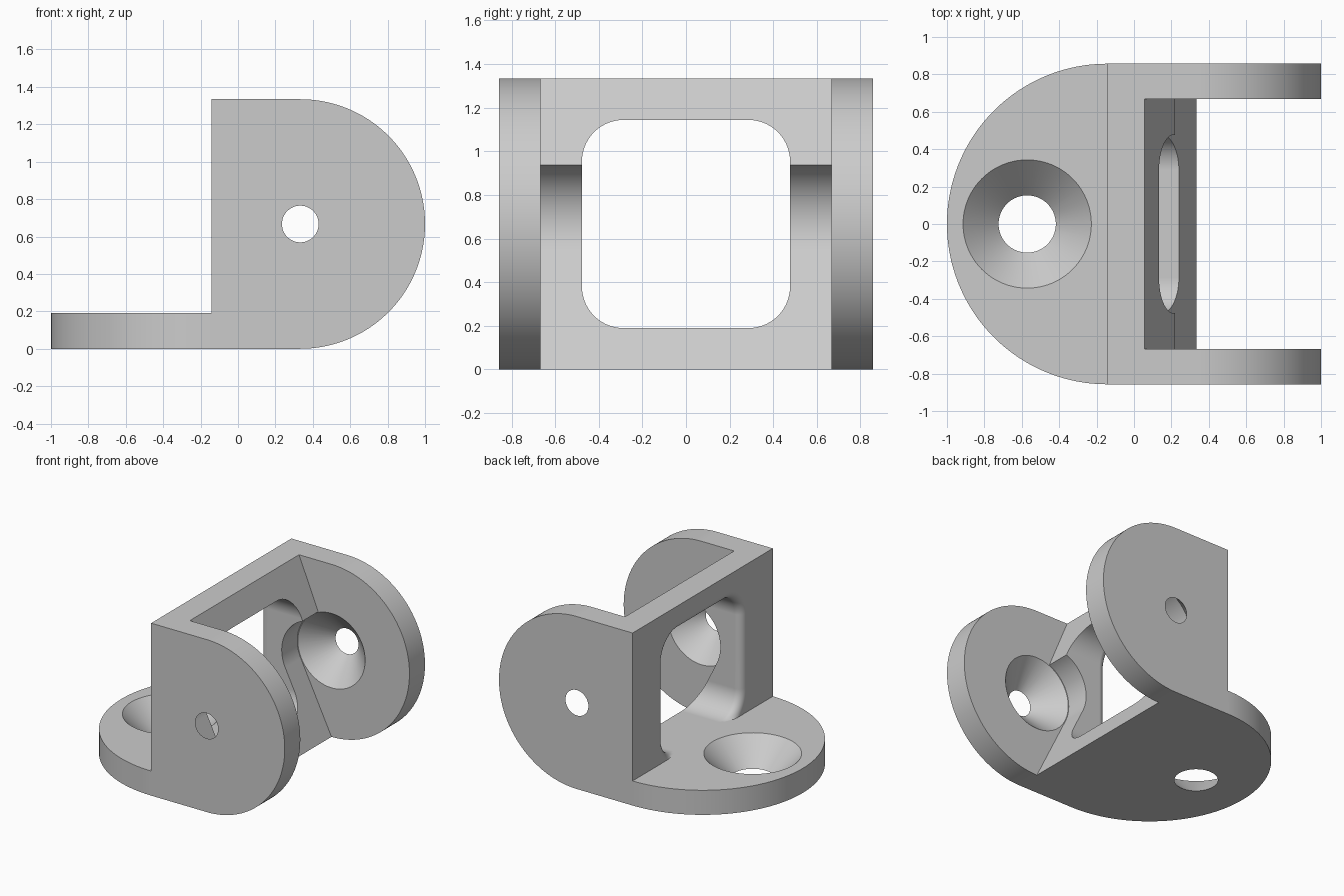
import bpy, bmesh
from math import sin, cos, asin, atan2, pi, radians
from mathutils import Matrix, Vector

if "Cube" in bpy.data.objects:
    bpy.data.objects.remove(bpy.data.objects["Cube"])

T = 0.19                 # plate thickness
BACK = -0.143            # outer face of the upright wall
HALF_Y = 0.857           # half width
INNER_Y = HALF_Y - T     # inner faces of the cheeks
PIVOT = Vector((0.333, 0.667))
R_CHEEK = 0.667
R_RELIEF = 0.293

grey = bpy.data.materials.new("plain_grey")
grey.use_nodes = True
grey.diffuse_color = (0.6, 0.6, 0.6, 1)
grey.node_tree.nodes["Principled BSDF"].inputs["Base Color"].default_value = (0.6, 0.6, 0.6, 1)


def finish(name, bm):
    bmesh.ops.recalc_face_normals(bm, faces=bm.faces[:])
    mesh = bpy.data.meshes.new(name)
    bm.to_mesh(mesh)
    bm.free()
    mesh.materials.append(grey)
    obj = bpy.data.objects.new(name, mesh)
    bpy.context.collection.objects.link(obj)
    return obj


def loft(name, rings):
    """Closed solid through matching rings of points."""
    bm = bmesh.new()
    loops = [[bm.verts.new(p) for p in ring] for ring in rings]
    n = len(loops[0])
    for a, b in zip(loops, loops[1:]):
        for i in range(n):
            j = (i + 1) % n
            bm.faces.new((a[i], a[j], b[j], b[i]))
    bm.faces.new(loops[0])
    bm.faces.new(loops[-1])
    return finish(name, bm)


def arc(cx, cy, r, start, end, steps):
    return [(cx + r * cos(start + (end - start) * i / steps),
             cy + r * sin(start + (end - start) * i / steps)) for i in range(steps + 1)]


def prism_y(name, profile, half):
    return loft(name, [[(x, y, z) for x, z in profile] for y in (-half, half)])


def countersink(name, point, direction, r):
    """45 degree cone, narrow at point and widening along direction."""
    over, out = 0.001, 0.05
    point, direction = Vector(point), Vector(direction)
    turn = Vector((0, 0, 1)).rotation_difference(direction).to_matrix().to_4x4()
    middle = point + direction * ((T + over - out) / 2)
    bm = bmesh.new()
    bmesh.ops.create_cone(bm, cap_ends=True, segments=96, radius1=r - out,
                          radius2=r + T + over, depth=T + over + out,
                          matrix=Matrix.Translation(middle) @ turn)
    return finish(name, bm)


def combine(obj, tool, operation):
    mod = obj.modifiers.new(operation.title(), 'BOOLEAN')
    mod.operation = operation
    mod.solver = 'EXACT'
    mod.object = tool
    bpy.context.view_layer.objects.active = obj
    bpy.ops.object.modifier_apply(modifier=mod.name)
    bpy.data.objects.remove(tool)


# Upright block with rounded cheeks
cheek = [(BACK, 0)] + arc(*PIVOT, R_CHEEK, -pi / 2, pi / 2, 80) + [(BACK, 2 * R_CHEEK)]
bracket = prism_y("hinge_bracket", cheek, HALF_Y)

# Round-ended base plate
foot = arc(BACK, 0, HALF_Y, pi / 2, 3 * pi / 2, 96)
foot = [(-0.05, HALF_Y)] + foot + [(-0.05, -HALF_Y)]
combine(bracket, loft("base_plate", [[(x, y, z) for x, y in foot] for z in (0, T)]), 'UNION')

# Space between the cheeks: sloped wall with a round relief at the pivot
tip = Vector((0.219, 0.938))
lip = Vector((0.055, 2 * R_CHEEK))
lean = asin(R_RELIEF / PIVOT.y)
tip_angle = atan2(tip.y - PIVOT.y, tip.x - PIVOT.x)
relief = arc(*PIVOT, R_RELIEF, tip_angle, pi + lean, 32)
above = lip + (lip - tip) * 0.4
foot_edge = Vector((PIVOT.x, 0))
below = foot_edge + (foot_edge - Vector(relief[-1])) * 0.2
void = [tuple(above)] + relief + [tuple(below), (1.2, below.y), (1.2, above.y)]
combine(bracket, prism_y("gap_cutter", void, INNER_Y), 'DIFFERENCE')

# Window through the wall, with its outer edge rounded over
HALF_W, CORNER, ROUND = 0.477, 0.19, 0.06
MID_Z = T + HALF_W


def window_ring(x, grow):
    c = HALF_W - CORNER
    pts = []
    for k, (sy, sz) in enumerate(((1, 1), (-1, 1), (-1, -1), (1, -1))):
        pts += arc(sy * c, MID_Z + sz * c, CORNER + grow, k * pi / 2, (k + 1) * pi / 2, 14)
    return [(x, y, max(z, T)) for y, z in pts]


rings = [window_ring(BACK - 0.06, ROUND)]
for i in range(9):
    t = i * pi / 16
    rings.append(window_ring(BACK + ROUND * (1 - cos(t)), ROUND * (1 - sin(t))))
rings.append(window_ring(0.5, 0))
combine(bracket, loft("window_cutter", rings), 'DIFFERENCE')

# Countersunk screw holes in the base and both cheeks
combine(bracket, countersink("base_hole", (-0.571, 0, 0), (0, 0, 1), 0.153), 'DIFFERENCE')
for side in (-1, 1):
    hole = countersink("cheek_hole", (PIVOT.x, side * HALF_Y, PIVOT.y), (0, -side, 0), 0.098)
    combine(bracket, hole, 'DIFFERENCE')

# Merge flat areas and shade
bm = bmesh.new()
bm.from_mesh(bracket.data)
bmesh.ops.remove_doubles(bm, verts=bm.verts[:], dist=0.00005)
bmesh.ops.dissolve_limit(bm, angle_limit=radians(0.3), verts=bm.verts[:], edges=bm.edges[:])
bm.to_mesh(bracket.data)
bm.free()

bpy.ops.object.select_all(action='DESELECT')
bracket.select_set(True)
bpy.context.view_layer.objects.active = bracket
bpy.ops.object.shade_smooth_by_angle(angle=radians(25))
weighted = bracket.modifiers.new("Flat shading", 'WEIGHTED_NORMAL')
weighted.keep_sharp = True
